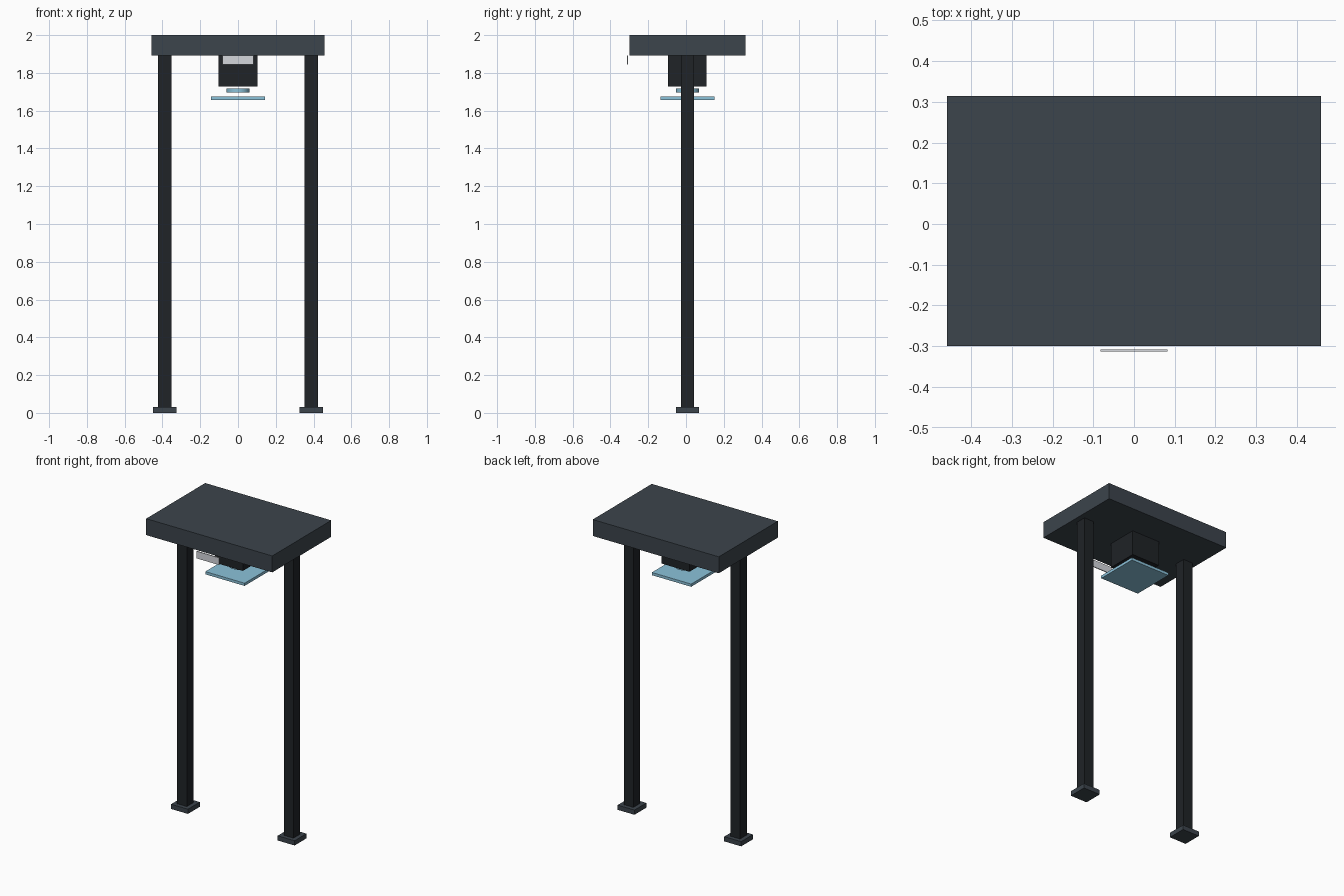
import bpy
import math

if "Cube" in bpy.data.objects:
    bpy.data.objects.remove(bpy.data.objects["Cube"])

CY = 0.0075  # centre line of the frame in y


def material(name, rgb):
    m = bpy.data.materials.new(name)
    m.diffuse_color = (*rgb, 1.0)
    m.use_nodes = True
    m.node_tree.nodes["Principled BSDF"].inputs["Base Color"].default_value = m.diffuse_color
    return m


slate = material("slate", (0.045, 0.058, 0.072))
black = material("black", (0.014, 0.017, 0.02))
glass = material("pale_blue", (0.26, 0.54, 0.70))
silver = material("silver", (0.66, 0.68, 0.72))


def box(name, x, y, z0, z1, sx, sy, mat):
    bpy.ops.mesh.primitive_cube_add(size=1, location=(x, y, (z0 + z1) / 2))
    ob = bpy.context.object
    ob.name = name
    ob.scale = (sx, sy, z1 - z0)
    bpy.ops.object.transform_apply(location=False, rotation=False, scale=True)
    ob.data.materials.append(mat)
    return ob


# Top slab
box("top_slab", 0, CY, 1.892, 2.0, 0.917, 0.613, slate)

# Posts and feet
for side, s in (("left", -1), ("right", 1)):
    box(side + "_post", s * 0.388, CY, 0.02, 1.895, 0.07, 0.07, black)
    box(side + "_foot", s * 0.388, CY, 0, 0.031, 0.123, 0.123, slate)

# Hanging housing under the slab
box("housing", 0, CY, 1.728, 1.895, 0.204, 0.204, black)

# Round lens and square glass panel floating below it
bpy.ops.mesh.primitive_cylinder_add(vertices=24, radius=0.061, depth=0.019,
                                    location=(0, CY, 1.707))
lens = bpy.context.object
lens.name = "lens"
lens.data.materials.append(glass)
bpy.ops.object.shade_smooth_by_angle(angle=math.radians(30))
box("glass_panel", 0, CY, 1.656, 1.674, 0.286, 0.286, glass)

# Thin label plate at the front
box("front_plate", 0, -0.3105, 1.845, 1.892, 0.164, 0.006, silver)
